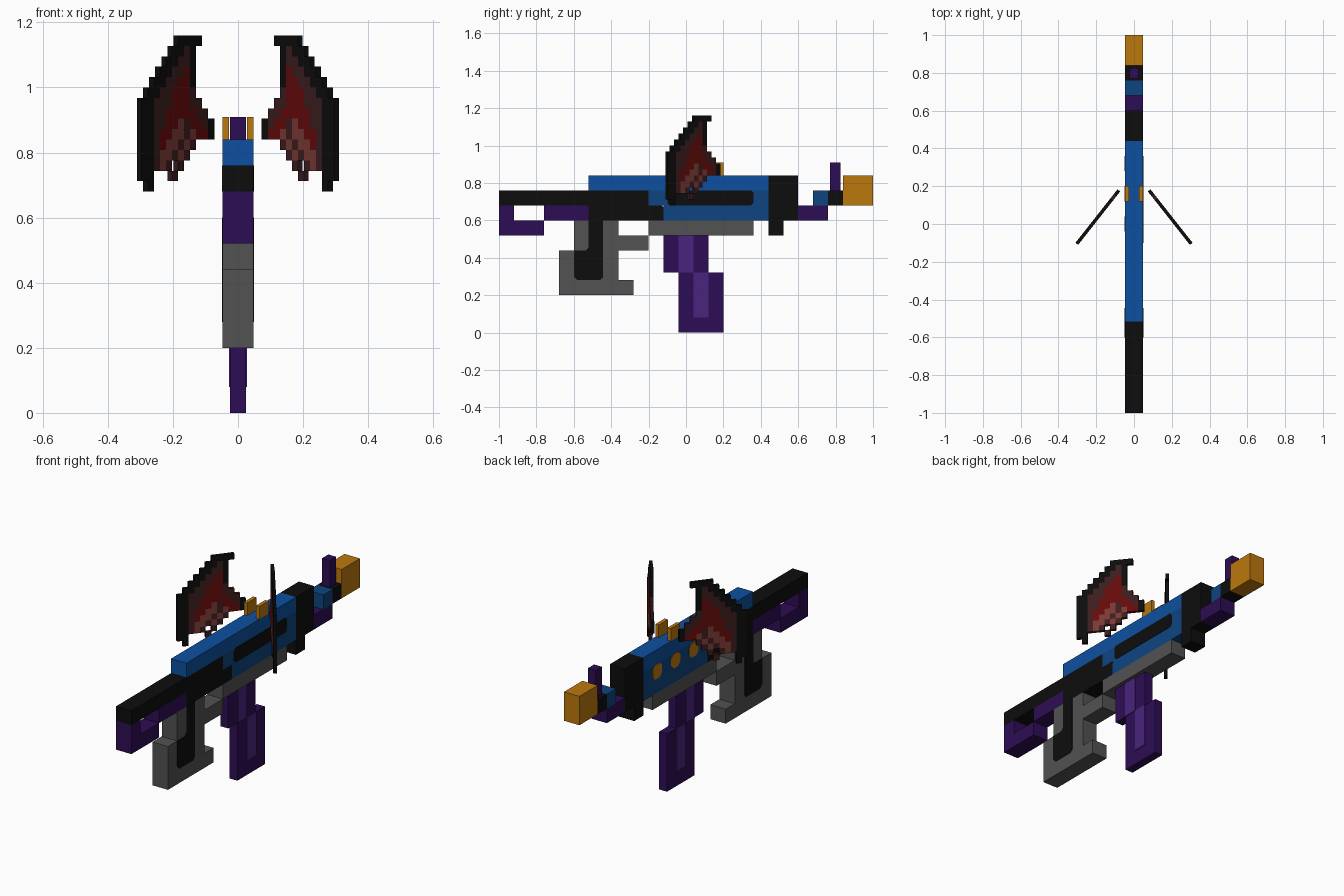
import bpy, bmesh
from mathutils import Vector

cube = bpy.data.objects.get("Cube")
if cube:
    bpy.data.objects.remove(cube, do_unlink=True)


def material(name, r, g, b):
    m = bpy.data.materials.new(name)
    m.use_nodes = True
    m.diffuse_color = (r, g, b, 1)
    bsdf = m.node_tree.nodes["Principled BSDF"]
    bsdf.inputs["Base Color"].default_value = (r, g, b, 1)
    bsdf.inputs["Roughness"].default_value = 0.8
    return m


BLACK = material("black", .004, .004, .004)
BLUE = material("blue", .004, .08, .35)
DEEP = material("deep blue", .004, .06, .22)
PURPLE = material("purple", .026, .004, .09)
VIOLET = material("light purple", .067, .018, .21)
GRAY = material("gray", .085, .085, .085)
GOLD = material("gold", .50, .19, .004)
RED = material("dark red", .13, .003, .003)
BROWN = material("red brown", .045, .012, .013)
ROSE = material("light red brown", .19, .042, .034)
W = .047  # half width of the body


def finish(bm, name, mats):
    bmesh.ops.remove_doubles(bm, verts=bm.verts, dist=1e-5)
    bmesh.ops.recalc_face_normals(bm, faces=bm.faces)
    mesh = bpy.data.meshes.new(name)
    bm.to_mesh(mesh)
    bm.free()
    for m in mats:
        mesh.materials.append(m)
    obj = bpy.data.objects.new(name, mesh)
    bpy.context.collection.objects.link(obj)
    return obj


def slab(name, mat, outline, x0=-W, x1=W):
    """Side outline of (y, z) points, extruded from x0 to x1."""
    bm = bmesh.new()
    face = bm.faces.new([bm.verts.new((x0, y, z)) for y, z in outline])
    new = bmesh.ops.extrude_face_region(bm, geom=[face])["geom"]
    bmesh.ops.translate(bm, vec=(x1 - x0, 0, 0),
                        verts=[v for v in new if isinstance(v, bmesh.types.BMVert)])
    return finish(bm, name, [mat])


def box(name, mat, y0, y1, z0, z1, x0=-W, x1=W):
    return slab(name, mat, [(y0, z0), (y1, z0), (y1, z1), (y0, z1)], x0, x1)


def cut_rect(y0, y1, z0, z1, c):
    """Rectangle outline with clipped corners."""
    return [(y0 + c, z0), (y1 - c, z0), (y1, z0 + c), (y1, z1 - c),
            (y1 - c, z1), (y0 + c, z1), (y0, z1 - c), (y0, z0 + c)]


def side_plate(name, mat, outline, side, depth=.002, at=W):
    a, b = sorted((side * at, side * (at + depth)))
    return slab(name, mat, outline, a, b)


# Body
box("top_cover", BLUE, -.52, .44, .76, .84)
slab("receiver", DEEP, [(-.12, .6), (.44, .6), (.44, .76), (-.2, .76), (-.2, .68), (-.12, .68)])
slab("front_bar", BLACK, [(-1, .68), (-.52, .68), (-.52, .6), (-.12, .6), (-.12, .67),
                          (-.13, .68), (-.2, .68), (-.2, .76), (-1, .76)])
slab("rear_collar", BLACK, [(.44, .52), (.52, .52), (.52, .6), (.6, .6), (.6, .84), (.44, .84)])
box("lower_rail", GRAY, -.2, .36, .52, .6)
side_plate("side_slot", BLACK, cut_rect(-.1, .36, .68, .76, .012), 1)
for i, y in enumerate((0, .16, .32)):
    side_plate(f"side_stud_{i + 1}", GOLD, cut_rect(y - .04, y + .04, .68, .76, .02), -1)

# Bracket under the front bar
slab("front_bracket", PURPLE, [(-1, .52), (-.76, .52), (-.76, .6), (-.92, .6), (-.92, .68), (-1, .68)])
box("front_bracket_arm", PURPLE, -.76, -.52, .6, .68)

# Grip with a dark inlay on both sides
slab("grip", GRAY, [(-.68, .2), (-.28, .2), (-.28, .28), (-.36, .28), (-.36, .44), (-.2, .44),
                    (-.2, .52), (-.36, .52), (-.36, .6), (-.6, .6), (-.6, .44), (-.68, .44)])
inlay = [(-.58, .28), (-.46, .28), (-.445, .295), (-.445, .6), (-.52, .6), (-.52, .455),
         (-.535, .44), (-.6, .44), (-.6, .3)]
for side, label in ((1, "left"), (-1, "right")):
    side_plate(f"grip_inlay_{label}", BLACK, inlay, side)

# Magazine
slab("magazine", PURPLE, [(-.04, 0), (.2, 0), (.2, .32), (.12, .32), (.12, .52),
                          (-.12, .52), (-.12, .32), (-.04, .32)], -.024, .024)
for side, label in ((1, "left"), (-1, "right")):
    for part, y, z0, z1 in (("upper", -.04, .32, .52), ("lower", .04, .08, .32)):
        stripe = [(y, z0), (y + .08, z0), (y + .08, z1), (y, z1)]
        side_plate(f"magazine_stripe_{part}_{label}", VIOLET, stripe, side, .004, .024)

# Rear end and sights
box("rear_lower_block", PURPLE, .6, .76, .6, .68)
box("rear_upper_block", DEEP, .68, .76, .68, .76)
box("rear_neck", BLACK, .76, .84, .68, .76)
box("rear_post", PURPLE, .77, .825, .76, .91, -.024, .024)
box("end_cap", GOLD, .84, 1, .68, .84)
box("sight_left", GOLD, .12, .2, .84, .91, .027, W)
box("sight_right", GOLD, .12, .2, .84, .91, -W, -.027)

# Wings: stepped cells, outer edge first, top row first
WING = ["......KKKK..",
        ".....KKBK...",
        "....KKBBK...",
        "...KKBBRK...",
        "..KKBBRRK...",
        ".KKBBRRRB...",
        "KKBBBRRRBB..",
        "KKBBRRRRRBB.",
        "KKBBRRLBRRBK",
        "KKBRRLLBLRRK",
        "KKBRLLBLB...",
        "KKBLLBLB....",
        "KKBLB.B.....",
        "KK...B......",
        ".K.........."]
PALETTE = "KBRL"


def wing(name, side):
    bm = bmesh.new()
    rows, cols, cell = len(WING), len(WING[0]), .032
    start, end = Vector((side * .303, -.105, 1.16)), Vector((side * .08, .178, 1.16))
    step = (end - start) / cols
    half = step.cross(Vector((0, 0, 1))).normalized() * .009

    def filled(r, c):
        return 0 <= r < rows and 0 <= c < cols and WING[r][c] != "."

    def quad(points, index):
        bm.faces.new([bm.verts.new(p) for p in points]).material_index = index

    for r in range(rows):
        for c in range(cols):
            if not filled(r, c):
                continue
            index = PALETTE.index(WING[r][c])
            ring = [start + step * (c + i) - Vector((0, 0, cell * (r + j)))
                    for i, j in ((0, 0), (1, 0), (1, 1), (0, 1))]
            quad([p + half for p in ring], index)
            quad([p - half for p in reversed(ring)], index)
            # Rim faces only where the neighbouring cell is empty
            for k, (dr, dc) in enumerate(((-1, 0), (0, 1), (1, 0), (0, -1))):
                if not filled(r + dr, c + dc):
                    a, b = ring[k], ring[(k + 1) % 4]
                    quad([a + half, a - half, b - half, b + half], index)
    finish(bm, name, [BLACK, BROWN, RED, ROSE])


wing("wing_left", 1)
wing("wing_right", -1)
